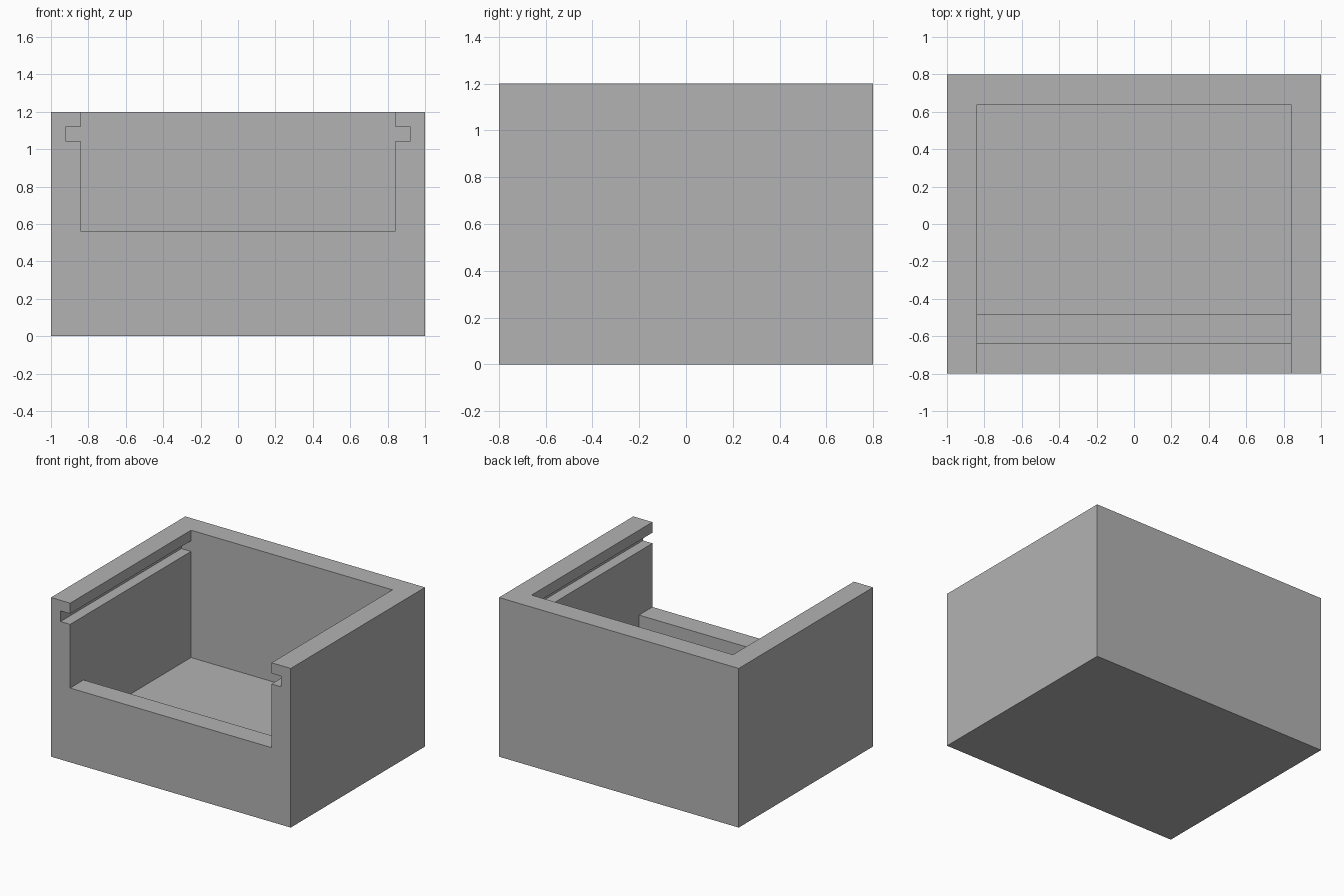
import bpy
import bmesh
from mathutils import Vector

cube = bpy.data.objects.get("Cube")
if cube:
    bpy.data.objects.remove(cube, do_unlink=True)

grey = bpy.data.materials.new("plain grey")
grey.use_nodes = True
colour = (0.45, 0.45, 0.45, 1)
grey.diffuse_color = colour
grey.node_tree.nodes["Principled BSDF"].inputs["Base Color"].default_value = colour


def prism(name, profile, half_width):
    """Extrude a (y, z) profile along x, centred on x = 0."""
    bm = bmesh.new()
    face = bm.faces.new([bm.verts.new((-half_width, y, z)) for y, z in profile])
    side = bmesh.ops.extrude_face_region(bm, geom=[face])["geom"]
    verts = [v for v in side if isinstance(v, bmesh.types.BMVert)]
    bmesh.ops.translate(bm, verts=verts, vec=Vector((2 * half_width, 0, 0)))
    bmesh.ops.recalc_face_normals(bm, faces=bm.faces)
    mesh = bpy.data.meshes.new(name)
    bm.to_mesh(mesh)
    bm.free()
    mesh.materials.append(grey)
    obj = bpy.data.objects.new(name, mesh)
    bpy.context.collection.objects.link(obj)
    return obj


def rect(y0, y1, z0, z1):
    return [(y0, z0), (y1, z0), (y1, z1), (y0, z1)]


# Solid outer block
body = prism("box_body", rect(-0.8, 0.8, 0, 1.2), 1.0)

# Open-fronted cavity that steps down behind the front lip
cavity = prism("cavity_cutter", [
    (-0.9, 1.3), (-0.9, 0.56), (-0.64, 0.56), (-0.64, 0.4),
    (-0.48, 0.4), (-0.48, 0.24), (0.64, 0.24), (0.64, 1.3)], 0.84)

# Lid slots in both side walls, cut by one wide slab
slots = prism("lid_slot_cutter", rect(-0.9, 0.64, 1.04, 1.12), 0.92)

bpy.context.view_layer.objects.active = body
for cutter in (cavity, slots):
    cutter.hide_render = True
    cut = body.modifiers.new(cutter.name, 'BOOLEAN')
    cut.operation = 'DIFFERENCE'
    cut.solver = 'EXACT'
    cut.object = cutter
    bpy.ops.object.modifier_apply(modifier=cut.name)
    bpy.data.objects.remove(cutter, do_unlink=True)
